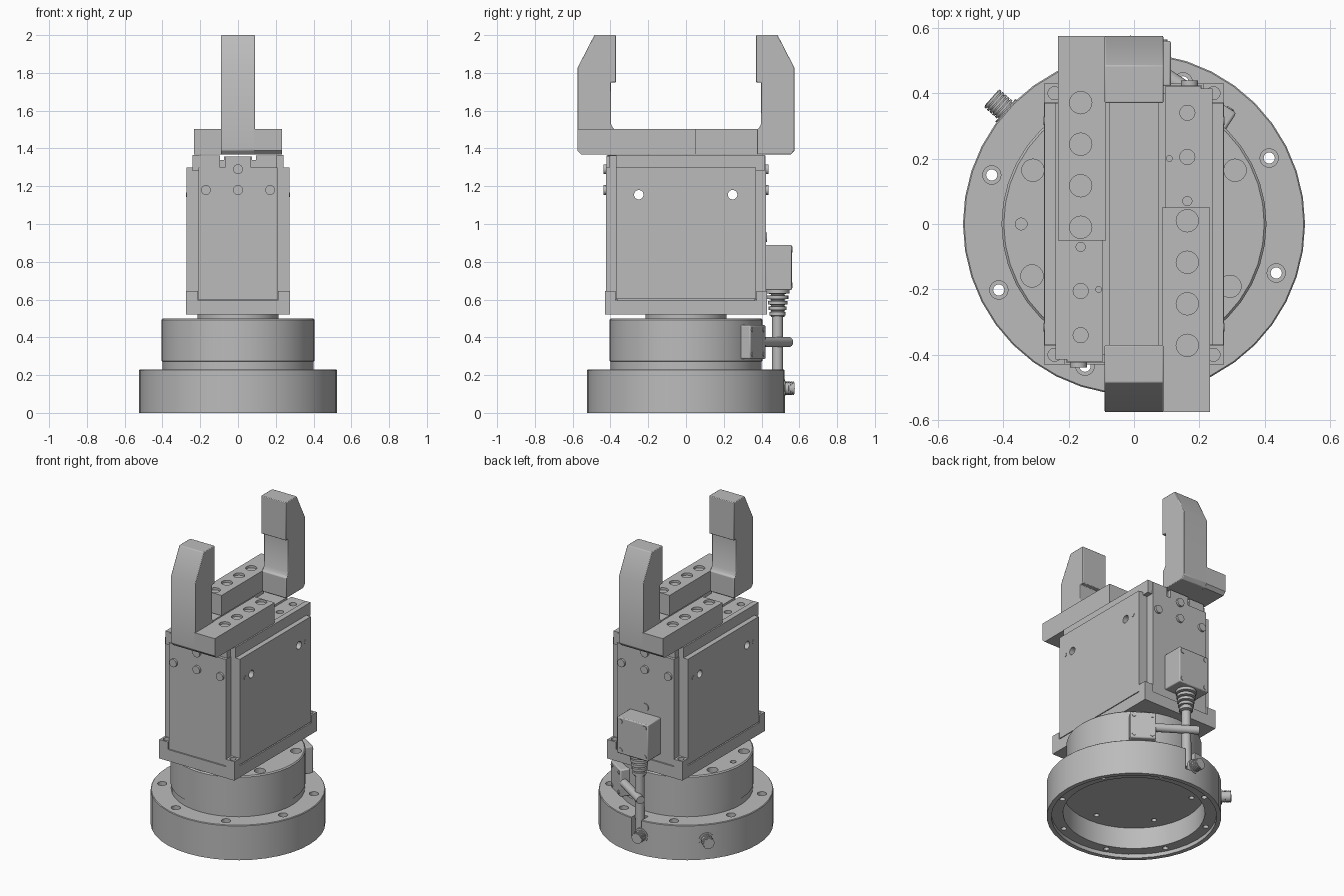
import bpy, bmesh, math
from mathutils import Vector, Matrix

cube = bpy.data.objects.get("Cube")
if cube:
    bpy.data.objects.remove(cube)

grey = bpy.data.materials.new("machined grey")
grey.use_nodes = True
COL = (0.5, 0.5, 0.5, 1)
grey.diffuse_color = COL
grey.node_tree.nodes["Principled BSDF"].inputs["Base Color"].default_value = COL
TURN = Matrix.Rotation(math.pi, 4, 'Z')


def finish(name, bm, smooth=True, bevel=0):
    bmesh.ops.recalc_face_normals(bm, faces=bm.faces[:])
    me = bpy.data.meshes.new(name)
    bm.to_mesh(me)
    bm.free()
    ob = bpy.data.objects.new(name, me)
    bpy.context.collection.objects.link(ob)
    me.materials.append(grey)
    if bevel:
        m = ob.modifiers.new("edge", 'BEVEL')
        m.width, m.segments, m.limit_method = bevel, 2, 'ANGLE'
    if smooth:
        bpy.ops.object.select_all(action='DESELECT')
        ob.select_set(True)
        bpy.context.view_layer.objects.active = ob
        bpy.ops.object.shade_smooth_by_angle(angle=math.radians(30))
    return ob


def add_box(bm, x, y, z, mat=Matrix()):
    """Box from (min, max) ranges."""
    c = [(a + b) / 2 for a, b in (x, y, z)]
    s = [abs(b - a) for a, b in (x, y, z)]
    bmesh.ops.create_cube(bm, size=1, matrix=mat @ Matrix.Translation(c) @ Matrix.Diagonal((*s, 1)))


def add_rod(bm, a, b, r, seg=24):
    a, b = Vector(a), Vector(b)
    d = b - a
    mat = Matrix.Translation((a + b) / 2) @ d.to_track_quat('Z', 'Y').to_matrix().to_4x4()
    bmesh.ops.create_cone(bm, cap_ends=True, segments=seg, radius1=r, radius2=r,
                          depth=d.length, matrix=mat)


def add_lathe(bm, profile, seg, mat=Matrix()):
    """Spin an (r, z) profile whose ends lie on the axis."""
    vs = [bm.verts.new((r, 0, z)) for r, z in profile]
    es = [bm.edges.new(p) for p in zip(vs, vs[1:])]
    bmesh.ops.spin(bm, geom=vs + es, cent=(0, 0, 0), axis=(0, 0, 1),
                   angle=2 * math.pi, steps=seg, use_duplicate=False)
    bmesh.ops.remove_doubles(bm, verts=bm.verts[:], dist=1e-5)
    bmesh.ops.transform(bm, matrix=mat, verts=bm.verts[:])


def cut(ob, cutter_bm):
    cutter = finish("cutter", cutter_bm, smooth=False)
    cutter.hide_render = True
    m = ob.modifiers.new("cut", 'BOOLEAN')
    m.operation, m.object, m.solver = 'DIFFERENCE', cutter, 'EXACT'
    bpy.context.view_layer.objects.active = ob
    bpy.ops.object.modifier_apply(modifier="cut")
    bpy.data.objects.remove(cutter)


def drill(ob, points, r, direction):
    """Cut one hole from each point along a direction."""
    bm = bmesh.new()
    for p in points:
        add_rod(bm, p, Vector(p) + Vector(direction), r)
    cut(ob, bm)


def polar(r, deg, z):
    t = math.radians(deg)
    return Vector((r * math.cos(t), r * math.sin(t), z))


# Round base flange, hollow underneath, with bolt holes and a cable slot
bm = bmesh.new()
add_lathe(bm, [(0, .165), (.425, .165), (.425, .025), (.495, .025), (.495, 0), (.523, 0),
               (.523, .226), (.519, .23), (0, .23)], 40)
base = finish("base_flange", bm)
drill(base, [polar(.46, 26 + 45 * k, -.1) for k in range(8)], .017, (0, 0, .5))
drill(base, [polar(.46, 26 + 45 * k, .19) for k in range(8)], .028, (0, 0, .2))
drill(base, [polar(.35, 30 + 60 * k, .1) for k in range(6)], .016, (0, 0, .085))
bm = bmesh.new()
add_box(bm, (-.04, .035), (.452, .6), (.09, .3))
cut(base, bm)

# Upper rotary disc with counterbores
bm = bmesh.new()
add_lathe(bm, [(0, .2), (.4, .2), (.4, .272), (.405, .274),
               (.405, .493), (.398, .5), (0, .5)], 40)
disc = finish("rotary_disc", bm)
drill(disc, [polar(.35, a, .44) for a in (28, 152, 207, 327)], .034, (0, 0, .1))
drill(disc, [(-.345, 0, .48)], .018, (0, 0, .1))
bm = bmesh.new()
add_rod(bm, (0, 0, .49), (0, 0, .53), .215, seg=48)
finish("neck", bm)

# Gripper base plate with raised, drilled corner feet
CORNERS = [(x, y) for x in (-1, 1) for y in (-1, 1)]
bm = bmesh.new()
add_box(bm, (-.275, .275), (-.43, .43), (.52, .596))
finish("gripper_base_plate", bm)
bm = bmesh.new()
for x, y in CORNERS:
    add_box(bm, (x * .212, x * .275), (y * .372, y * .43), (.59, .645))
feet = finish("corner_feet", bm)
drill(feet, [(x * .243, y * .4, .62) for x, y in CORNERS], .02, (0, 0, .1))

# Main body and side plates, cross-drilled, with open grooves at the corners
BORES = [(-.4, y, 1.155) for y in (-.25, .247)]
bm = bmesh.new()
add_box(bm, (-.22, .22), (-.365, .365), (.59, 1.32))
core = finish("body_core", bm)
drill(core, BORES, .025, (.8, 0, 0))
for side, s in (("left", 1), ("right", -1)):
    bm = bmesh.new()
    add_box(bm, (s * .205, s * .273), (-.37, .37), (.602, 1.298))
    drill(finish(side + "_side_plate", bm), BORES, .025, (.8, 0, 0))
    bm = bmesh.new()
    for y in (-.315, .315):
        add_rod(bm, (s * .26, y, 1.155), (s * .276, y, 1.155), .013)
    finish(side + "_side_pins", bm)

# End plates with four screws each
for end, s in (("front", -1), ("back", 1)):
    bm = bmesh.new()
    add_box(bm, (-.208, .208), (s * .36, s * .424), (.598, 1.3))
    finish(end + "_end_plate", bm)
    bm = bmesh.new()
    add_box(bm, (-.068, .068), (s * .36, s * .422), (1.29, 1.357))
    finish(end + "_end_plate_tab", bm)
    bm = bmesh.new()
    for x, z in ((-.17, 1.18), (.17, 1.18), (0, 1.18), (0, 1.29)):
        add_rod(bm, (x, s * .42, z), (x, s * .438, z), .026)
    finish(end + "_end_screws", bm)

# Guide rails on top and centre cover
bm = bmesh.new()
add_box(bm, (-.075, .075), (-.4, .4), (1.3, 1.358))
finish("centre_cover", bm)
for side, mat in (("left", Matrix()), ("right", TURN)):
    bm = bmesh.new()
    add_box(bm, (.07, .095), (-.4, .4), (1.28, 1.34), mat)
    add_box(bm, (.205, .24), (-.37, .415), (1.28, 1.366), mat)
    finish(side + "_guide_rail", bm)
    bm = bmesh.new()
    add_box(bm, (.095, .205), (-.405, .42), (1.29, 1.362), mat)
    slide = finish(side + "_jaw_slide", bm, smooth=False)
    drill(slide, [mat @ Vector((.163, y, 1.34)) for y in (.34, .205)], .023, (0, 0, .1))
    drill(slide, [mat @ Vector((.163, .07, 1.34))], .014, (0, 0, .1))
    drill(slide, [mat @ Vector((.108, .2, 1.34))], .009, (0, 0, .1))

# Finger: tapered post with grip pad, plus drilled arm
POST = [(-.575, 1.39), (-.555, 1.367), (-.375, 1.367), (-.375, 1.5), (-.385, 1.506), (-.398, 1.53),
        (-.398, 1.75), (-.37, 1.75), (-.37, 2), (-.485, 2), (-.575, 1.825)]
for side, mat in (("front", Matrix()), ("back", TURN)):
    bm = bmesh.new()
    face = bm.faces.new([bm.verts.new((-.09, y, z)) for y, z in POST])
    ext = bmesh.ops.extrude_face_region(bm, geom=[face])
    bmesh.ops.translate(bm, vec=(.18, 0, 0),
                        verts=[v for v in ext["geom"] if isinstance(v, bmesh.types.BMVert)])
    bmesh.ops.transform(bm, matrix=mat, verts=bm.verts[:])
    finish(side + "_finger_post", bm, bevel=.004)
    bm = bmesh.new()
    add_box(bm, (.085, .233), (-.575, .05), (1.368, 1.502), mat)
    edge = [e for e in bm.edges if all(v.co.z < 1.4 and abs(v.co.y) > .5 for v in e.verts)]
    bmesh.ops.bevel(bm, geom=edge, offset=.02, segments=1, affect='EDGES')
    arm = finish(side + "_finger_arm", bm, smooth=False)
    drill(arm, [mat @ Vector((.163, .01 - .127 * k, 1.487)) for k in range(4)], .034, (0, 0, .1))

# Cable box on the back with cover screws
bm = bmesh.new()
add_box(bm, (-.113, .113), (.42, .56), (.65, .89))
finish("cable_box", bm, bevel=.006)
bm = bmesh.new()
for x in (-.088, .088):
    for z in (.675, .865):
        add_rod(bm, (x, .55, z), (x, .564, z), .015)
add_rod(bm, (0, .42, .93), (0, .43, .93), .025)
finish("cable_box_screws", bm)

# Ribbed strain relief and cable
bm = bmesh.new()
prof = [(0, .66)]
for k in range(5):
    r, z = .062 - .005 * k, .65 - .029 * k
    prof += [(r, z), (r, z - .018), (.036, z - .02), (.036, z - .027)]
add_lathe(bm, prof + [(0, .51)], 20, Matrix.Translation((0, .485, 0)))
finish("strain_relief", bm)
bm = bmesh.new()
add_rod(bm, (0, .485, .53), (-.005, .485, .12), .029)
finish("cable", bm)

# Threaded connectors on the base rim
for name, a, r0, r1 in (("cable_connector", 94, .46, .575), ("side_connector", 138.5, .5, .582)):
    bm = bmesh.new()
    add_rod(bm, polar(r0, a, .13), polar(r1, a, .13), .031)
    for k in range(5):
        r = r1 - .006 - .011 * k
        add_rod(bm, polar(r - .004, a, .13), polar(r + .004, a, .13), .036, seg=20)
    add_rod(bm, polar(.5, a, .13), polar(.525, a, .13), .046)
    finish(name, bm)

# Sensor block on the disc with its cable stub
mat = Matrix.Rotation(math.radians(57), 4, 'Z')
bm = bmesh.new()
add_box(bm, (.35, .455), (-.078, .078), (.285, .465), mat)
finish("sensor_block", bm, bevel=.008)
bm = bmesh.new()
for y in (-.055, .055):
    for z in (.31, .44):
        add_rod(bm, mat @ Vector((.44, y, z)), mat @ Vector((.459, y, z)), .012)
finish("sensor_screws", bm)
bm = bmesh.new()
add_rod(bm, mat @ Vector((.43, .06, .375)), mat @ Vector((.43, .34, .375)), .026)
finish("sensor_cable", bm)
